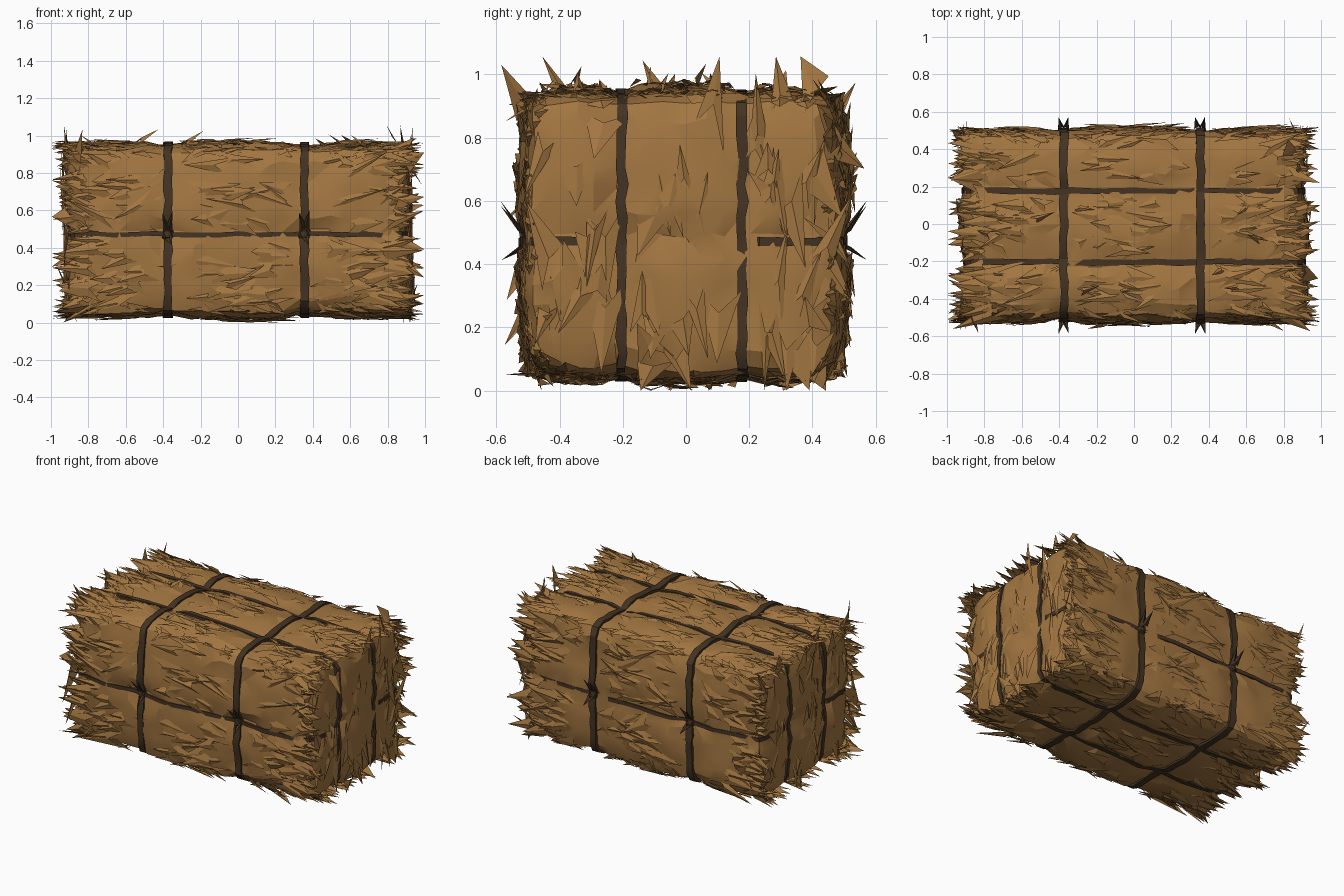
import bpy, bmesh, math, random
from mathutils import Vector, noise

random.seed(11)
if "Cube" in bpy.data.objects:
    bpy.data.objects.remove(bpy.data.objects["Cube"])

HALF = Vector((0.885, 0.48, 0.428))
CENTRE = Vector((0, -0.008, 0.492))
LIMIT = Vector((0.995, 0.58, 0.565))
ROUND = 0.06
# Twine positions on each axis, relative to the bale centre
TIES = ((-0.375, 0.355), (-0.195, 0.185), (-0.02,))


def material(name, rgb):
    m = bpy.data.materials.new(name)
    m.use_nodes = True
    m.diffuse_color = (*rgb, 1)
    m.node_tree.nodes["Principled BSDF"].inputs["Base Color"].default_value = (*rgb, 1)
    return m


straw = material("straw", (0.365, 0.182, 0.053))
twine = material("dark twine", (0.057, 0.033, 0.016))


def finish(bm, name, mat, angle=None):
    me = bpy.data.meshes.new(name)
    bm.to_mesh(me)
    bm.free()
    me.materials.append(mat)
    ob = bpy.data.objects.new(name, me)
    bpy.context.collection.objects.link(ob)
    if angle:
        bpy.ops.object.select_all(action='DESELECT')
        ob.select_set(True)
        bpy.context.view_layer.objects.active = ob
        bpy.ops.object.shade_smooth_by_angle(angle=math.radians(angle))


def surface(p):
    """Point and normal on the lumpy rounded bale, pulled in under the twine."""
    inner = Vector([max(-h + ROUND, min(h - ROUND, c)) for c, h in zip(p, HALF)])
    n = (p - inner).normalized()
    d = 0.018 * noise.noise(Vector((p.x * 3, p.y * 5, p.z * 5)))
    for a, cuts in enumerate(TIES):
        flat = 1 - abs(n[a])
        d += 0.022 * flat * math.cos(p[a] / HALF[a] * math.pi / 2)
        groove = max(math.exp(-((p[a] - c) / 0.05) ** 2) for c in cuts)
        d -= 0.023 * flat * groove
    return inner + n * (ROUND + d) + CENTRE, n


def face_point(axis, sign, u, v):
    """Point of the plain box from face coordinates in -1..1."""
    p = Vector((0, 0, 0))
    b, c = [i for i in range(3) if i != axis]
    p[axis], p[b], p[c] = sign * HALF[axis], u * HALF[b], v * HALF[c]
    return p


# Packed body: jittered grid of large facets
def body():
    bm = bmesh.new()
    steps = (22, 14, 12)
    for axis in range(3):
        b, c = [i for i in range(3) if i != axis]
        for sign in (-1, 1):
            g = [[bm.verts.new(face_point(axis, sign, 2 * i / steps[b] - 1, 2 * j / steps[c] - 1))
                  for j in range(steps[c] + 1)] for i in range(steps[b] + 1)]
            for i in range(steps[b]):
                for j in range(steps[c]):
                    bm.faces.new((g[i][j], g[i + 1][j], g[i + 1][j + 1], g[i][j + 1]))
    bmesh.ops.remove_doubles(bm, verts=bm.verts, dist=0.001)
    for v in bm.verts:
        q, n = surface(v.co)
        jitter = Vector([random.uniform(-1, 1) * 0.016 * (1 - abs(k)) for k in n])
        v.co = q + n * random.uniform(-0.008, 0.008) + jitter
    bmesh.ops.triangulate(bm, faces=bm.faces)
    bmesh.ops.recalc_face_normals(bm, faces=bm.faces)
    finish(bm, "bale_body", straw, 20)


# One straw: a folded pointed leaf rooted in the surface with a raised tip
def shard(bm, root, n, along, length, width, lift):
    side = n.cross(along).normalized() * width / 2
    base = root - n * 0.008
    tip = root + along * length + n * lift - CENTRE
    tip = Vector([max(-m, min(m, c)) for c, m in zip(tip, LIMIT)]) + CENTRE
    tip.z = max(tip.z, 0)
    mid = root.lerp(tip, 0.3) + n * 0.007
    skew = along * random.uniform(-0.4, 0.4) * length
    a, b, m, t = [bm.verts.new(k) for k in (base - side + skew, base + side, mid, tip)]
    bm.faces.new((a, t, m))
    bm.faces.new((m, t, b))


def crosses(p, move, axes):
    """True when a straw from p would lie over a band of twine."""
    for a in axes:
        low, high = sorted((p[a], p[a] + move[a]))
        if any(low - 0.035 < c < high + 0.02 for c in TIES[a]):
            return True
    return False


# Straw lying on the four long sides and on both ends
def loose_straw():
    bm = bmesh.new()
    for axis, sign, count in ((1, -1, 190), (1, 1, 190), (2, 1, 210), (2, -1, 180),
                              (0, -1, 75), (0, 1, 75)):
        for _ in range(count):
            u, v = random.uniform(-0.95, 0.95), random.uniform(-0.95, 0.95)
            p = face_point(axis, sign, u, v)
            q, n = surface(p)
            if axis == 0:
                along = Vector((0, random.gauss(0, 0.3) + u * 0.3, random.choice((-1, 1))))
                axes = (1,)
            else:
                way = math.copysign(1, u) if abs(u) > 0.45 else random.choice((-1, 1))
                along = Vector((way, random.gauss(0, 0.25), random.gauss(0, 0.25)))
                axes = (0, 3 - axis)
            along = (along - n * along.dot(n)).normalized()
            length = random.uniform(0.12, 0.32)
            if not crosses(p, along * length, axes):
                shard(bm, q, n, along, length, random.uniform(0.06, 0.14),
                      random.uniform(0, 0.025))
    finish(bm, "loose_straw", straw)


# Frayed rim around both ends, and sparse tufts on the long edges
def frayed_edges():
    bm = bmesh.new()
    for sx in (-1, 1):
        for axis in (1, 2):
            for sign in (-1, 1):
                for _ in range(45):
                    v = random.uniform(-1, 1)
                    p = face_point(axis, sign, sx * random.uniform(0.84, 0.98), v)
                    q, n = surface(p)
                    along = Vector((sx, random.gauss(0, 0.25), random.gauss(0, 0.25)))
                    along[3 - axis] += 0.3 * v ** 3
                    along = (along - n * along.dot(n)).normalized()
                    reach = random.uniform(0.9, 0.965) + 0.035 * abs(v) ** 3 - abs(q.x)
                    if not crosses(p, along * 0.02, (3 - axis,)):
                        shard(bm, q, n, along, max(0.06, reach), random.uniform(0.05, 0.11),
                              random.uniform(-0.02, 0.02))
    for sy in (-1, 1):
        for sz in (-1, 1):
            for _ in range(36):
                p = Vector((random.uniform(-0.85, 0.85), sy * HALF.y, sz * HALF.z))
                q, n = surface(p)
                way = 1 if random.random() < 0.5 + p.x * 0.5 else -1
                along = Vector((way, sy * random.uniform(-0.15, 0.3), sz * random.uniform(-0.15, 0.2)))
                along.normalize()
                length = random.uniform(0.08, 0.18)
                if not crosses(p, along * length, (0,)):
                    shard(bm, q, n, along, length, random.uniform(0.05, 0.09),
                          random.uniform(0, 0.018))
    # A few stalks standing clear of the top
    for _ in range(18):
        p = Vector((random.uniform(-0.8, 0.8), random.uniform(-0.45, 0.45), HALF.z))
        q, n = surface(p)
        along = Vector((random.choice((-1, 1)), random.gauss(0, 0.5), 0)).normalized()
        if not crosses(p, along * 0.1, (0, 1)):
            shard(bm, q, n, along, random.uniform(0.06, 0.15), 0.045, random.uniform(0.04, 0.08))
    finish(bm, "frayed_edges", straw)


# Twine: a flat band wrapped round the bale in the plane axis = pos
def band(name, axis, pos, width, out):
    b, c = [i for i in range(3) if i != axis]
    corners = [(-1, -1), (1, -1), (1, 1), (-1, 1)]
    steps = 16
    bm, rings = bmesh.new(), []
    for start, end in zip(corners, corners[1:] + corners[:1]):
        for k in range(steps):
            u, v = Vector(start).lerp(Vector(end), k / steps)
            p = Vector((0, 0, 0))
            p[axis], p[b], p[c] = pos, u * HALF[b], v * HALF[c]
            q, n = surface(p)
            side = Vector((0, 0, 0))
            side[axis] = width / 2 * random.uniform(0.85, 1.15)
            q[axis] += random.uniform(-0.005, 0.005)
            # The middle band sinks into the straw across the ends
            sunk = axis == 2 and abs(n.x) > 0.9 and abs(p.y) < 0.22
            top = n * ((-0.03 if sunk else out) + random.uniform(-0.003, 0.003))
            low = top - n * 0.035
            rings.append([bm.verts.new(q + k) for k in (low - side, top - side, top + side, low + side)])
    for r, s in zip(rings, rings[1:] + rings[:1]):
        for i in range(4):
            j = (i + 1) % 4
            bm.faces.new((r[i], r[j], s[j], s[i]))
    bmesh.ops.recalc_face_normals(bm, faces=bm.faces)
    finish(bm, name, twine, 30)


# Knot with loose tails where the bands cross on the front and back
def knot(name, x, sy):
    bm = bmesh.new()
    q, n = surface(Vector((x, sy * HALF.y, TIES[2][0])))
    bmesh.ops.create_icosphere(bm, subdivisions=1, radius=0.036)
    for v in bm.verts:
        v.co = Vector((v.co.x, v.co.y * 0.8, v.co.z * 1.15)) + q + n * 0.015
    for dx, dz in ((0.2, 1.0), (-0.2, 0.8), (0.2, -0.5)):
        along = Vector((dx, sy * 0.55, dz)).normalized()
        shard(bm, q + n * 0.02, n, along, 0.11 + 0.04 * dz, 0.05, 0.02)
    finish(bm, name, twine)


body()
loose_straw()
frayed_edges()
for i, x in enumerate(TIES[0]):
    side = ("right", "left")[i]
    band(side + "_cross_twine", 0, x, 0.044, 0.024)
    knot(side + "_front_knot", x, -1)
    knot(side + "_back_knot", x, 1)
for i, y in enumerate(TIES[1]):
    band(("front", "back")[i] + "_length_twine", 1, y, 0.031, 0.013)
band("middle_twine", 2, TIES[2][0], 0.026, 0.013)
